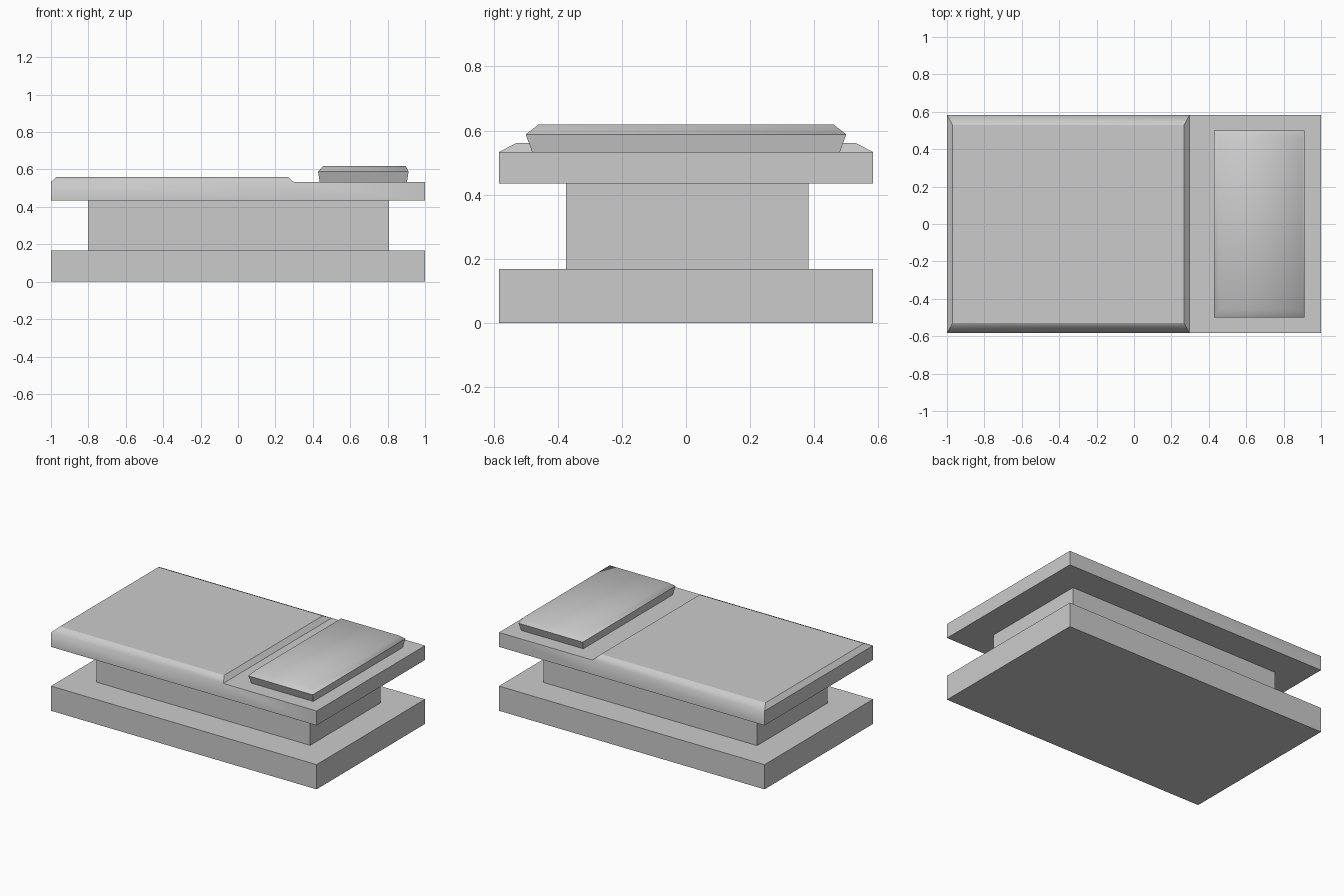
import bpy, bmesh

cube = bpy.data.objects.get("Cube")
if cube:
    bpy.data.objects.remove(cube, do_unlink=True)

grey = bpy.data.materials.new("light_grey")
grey.use_nodes = True
colour = (0.6, 0.6, 0.6, 1)
grey.diffuse_color = colour
grey.node_tree.nodes["Principled BSDF"].inputs["Base Color"].default_value = colour

HALF_Y = 0.583
SLAB_Z = 0.533
STEP_X = 0.297


def box(bm, x0, x1, y0, y1, z0, z1):
    """Add a box between the given limits."""
    for v in bmesh.ops.create_cube(bm, size=1)["verts"]:
        v.co = (x1 if v.co.x > 0 else x0,
                y1 if v.co.y > 0 else y0,
                z1 if v.co.z > 0 else z0)


def finish(name, bm, soft=None):
    """Make the object; edges are sharp unless soft(edge) is true."""
    bmesh.ops.recalc_face_normals(bm, faces=bm.faces)
    if soft:
        for f in bm.faces:
            f.smooth = True
        for e in bm.edges:
            e.smooth = soft(e)
    mesh = bpy.data.meshes.new(name)
    bm.to_mesh(mesh)
    bm.free()
    mesh.materials.append(grey)
    obj = bpy.data.objects.new(name, mesh)
    bpy.context.collection.objects.link(obj)


def raise_face(bm, face, x0, x1, half_y, z):
    """Extrude a rectangular face up to a rectangle of a new size."""
    mid = face.calc_center_median()
    new = bmesh.ops.extrude_discrete_faces(bm, faces=[face])["faces"][0]
    for v in new.verts:
        v.co = (x1 if v.co.x > mid.x else x0,
                half_y if v.co.y > 0 else -half_y, z)
    return new


# Floor plinth and narrower pedestal
bm = bmesh.new()
box(bm, -1, 1, -HALF_Y, HALF_Y, 0, 0.168)
finish("base_plinth", bm)

bm = bmesh.new()
box(bm, -0.803, 0.806, -0.375, 0.382, 0.168, 0.435)
finish("pedestal", bm)

# Top slab with a raised, chamfered panel on the right part
bm = bmesh.new()
box(bm, -1, 1, -HALF_Y, HALF_Y, 0.435, SLAB_Z)
bmesh.ops.bisect_plane(bm, geom=bm.verts[:] + bm.edges[:] + bm.faces[:],
                       plane_co=(STEP_X, 0, 0), plane_no=(1, 0, 0))
panel = min((f for f in bm.faces if f.calc_center_median().z > SLAB_Z - 0.001),
            key=lambda f: f.calc_center_median().x)
raise_face(bm, panel, -0.97, 0.268, 0.53, 0.561)


def slab_soft(e):
    """Long chamfers blend into the sides; coplanar seams vanish."""
    a, b = e.verts
    long_rim = (abs(a.co.y - b.co.y) < 0.01 and abs(a.co.y) > 0.58
                and min(a.co.z, b.co.z) > SLAB_Z - 0.001
                and (a.co.x + b.co.x) < 0)
    return long_rim or e.calc_face_angle(1) < 0.01


finish("top_slab", bm, slab_soft)

# Headrest cushion: flares out, then closes with a softly shaded top
bm = bmesh.new()
box(bm, 0.437, 0.903, -0.48, 0.48, SLAB_Z - 0.01, SLAB_Z)
top = max(bm.faces, key=lambda f: f.calc_center_median().z)
top = raise_face(bm, top, 0.428, 0.912, 0.5, 0.588)
raise_face(bm, top, 0.455, 0.897, 0.46, 0.619)
finish("cushion", bm, lambda e: max(v.co.z for v in e.verts) > 0.6)
